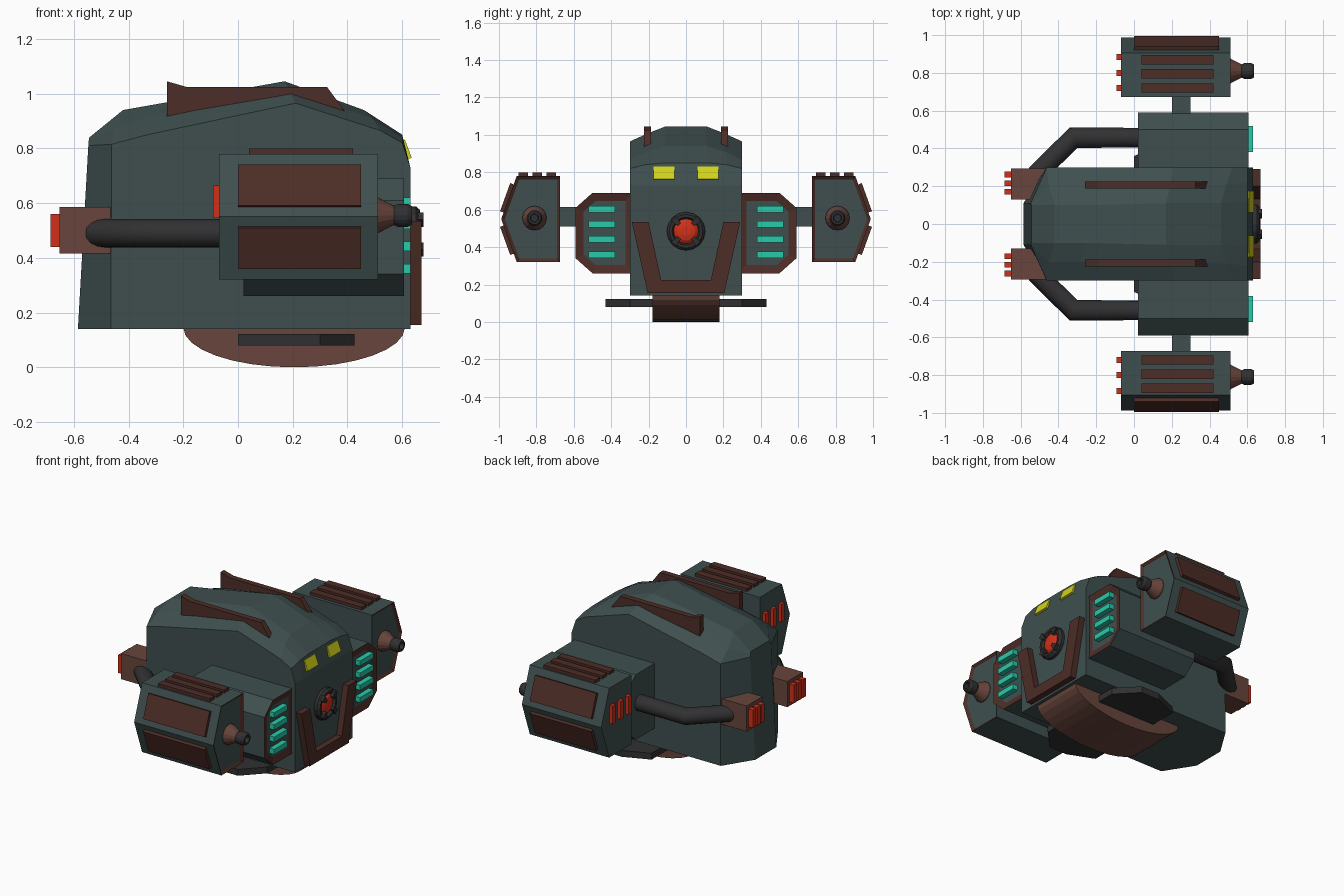
import bpy, bmesh, math
from mathutils import Vector

if "Cube" in bpy.data.objects:
    bpy.data.objects.remove(bpy.data.objects["Cube"])


def material(name, col):
    m = bpy.data.materials.new(name)
    m.diffuse_color = (*col, 1)
    m.use_nodes = True
    m.node_tree.nodes["Principled BSDF"].inputs["Base Color"].default_value = m.diffuse_color
    return m


TEAL = material("hull_teal", (0.05, 0.078, 0.078))
BROWN = material("dark_brown", (0.075, 0.026, 0.02))
RUST = material("rust_brown", (0.14, 0.06, 0.045))
RED = material("red_glow", (0.65, 0.03, 0.01))
GREEN = material("green_glow", (0.02, 0.6, 0.4))
YELLOW = material("yellow_glow", (0.65, 0.65, 0.01))
BLACK = material("black_metal", (0.03, 0.03, 0.032))


def finish(name, bm, mat, mirror=False):
    bmesh.ops.recalc_face_normals(bm, faces=bm.faces[:])
    me = bpy.data.meshes.new(name)
    bm.to_mesh(me)
    bm.free()
    ob = bpy.data.objects.new(name, me)
    bpy.context.collection.objects.link(ob)
    for m in (mat if isinstance(mat, tuple) else (mat,)):
        me.materials.append(m)
    if mirror:
        mod = ob.modifiers.new("mirror", 'MIRROR')
        mod.use_axis = (False, True, False)
        mod.use_mirror_merge = False
    return ob


def prism(name, axis, pts, a, b, mat, mirror=False, frame=0):
    """Extrude a 2D outline along an axis; frame adds a border on the +x end."""
    place = {'x': lambda u, v, t: (t, u, v),
             'y': lambda u, v, t: (u, t, v),
             'z': lambda u, v, t: (u, v, t)}[axis]
    bm = bmesh.new()
    lo = [bm.verts.new(place(u, v, a)) for u, v in pts]
    hi = [bm.verts.new(place(u, v, b)) for u, v in pts]
    n = len(pts)
    bm.faces.new(lo)
    cap = bm.faces.new(hi)
    for i in range(n):
        bm.faces.new((lo[i], lo[(i + 1) % n], hi[(i + 1) % n], hi[i]))
    bmesh.ops.recalc_face_normals(bm, faces=bm.faces[:])
    if frame:
        rim = bmesh.ops.inset_region(bm, faces=[cap], thickness=frame, use_even_offset=True)
        for f in rim['faces']:
            f.material_index = 1
        bmesh.ops.translate(bm, verts=cap.verts[:], vec=(-0.012, 0, 0))
    return finish(name, bm, mat, mirror)


def box(name, x, y, z, mat, mirror=False):
    return prism(name, 'z', [(x[0], y[0]), (x[1], y[0]), (x[1], y[1]), (x[0], y[1])],
                 z[0], z[1], mat, mirror)


def lathe_x(name, prof, y, z, mat, mirror=False, sides=16):
    """Revolve (x, radius) points around an axis parallel to x."""
    bm = bmesh.new()
    rings = [[bm.verts.new((x, y + r * math.cos(2 * math.pi * i / sides),
                            z + r * math.sin(2 * math.pi * i / sides)))
              for i in range(sides)] for x, r in prof]
    for p, q in zip(rings, rings[1:]):
        for i in range(sides):
            j = (i + 1) % sides
            bm.faces.new((p[i], p[j], q[j], q[i]))
    bm.faces.new(rings[0])
    bm.faces.new(rings[-1])
    return finish(name, bm, mat, mirror)


# Main hull: lofted stations, each bottom / shoulder / mid / top as (x, y, z)
stations = [
    [(-.585, .11, .14), (-.547, .11, .81), (-.546, .105, .825), (-.543, .10, .84)],
    [(-.465, .30, .14), (-.462, .30, .815), (-.45, .20, .875), (-.42, .10, .94)],
    [(-.25, .30, .14), (-.33, .30, .85), (-.28, .20, .93), (-.25, .10, .97)],
    [(.20, .30, .14), (.21, .30, .965), (.19, .20, 1.01), (.17, .11, 1.045)],
    [(.50, .30, .14), (.52, .30, .865), (.49, .21, .91), (.46, .11, .94)],
    [(.60, .30, .14), (.60, .30, .82), (.602, .22, .84), (.60, .12, .85)],
    [(.63, .30, .14), (.63, .30, .73), (.63, .22, .73), (.63, .12, .73)],
]
bm = bmesh.new()
rings = [[bm.verts.new(p) for p in s] + [bm.verts.new((x, -y, z)) for x, y, z in reversed(s)]
         for s in stations]
for p, q in zip(rings, rings[1:]):
    for i in range(8):
        j = (i + 1) % 8
        bm.faces.new((p[i], p[j], q[j], q[i]))
bm.faces.new(rings[0])
bm.faces.new(rings[-1])
finish("hull", bm, TEAL)

# Roof fins
prism("roof_fin", 'y', [(-.26, .905), (-.26, 1.045), (-.19, 1.025), (.325, 1.025),
                        (.405, .915), (.20, .995)], .187, .225, BROWN, True)

# Front: chevron guard, headlights, central eye
prism("chevron_guard", 'x', [(-.29, .535), (-.205, .155), (.205, .155), (.29, .535),
                             (.20, .535), (.133, .225), (-.133, .225), (-.20, .535)],
      .62, .67, BROWN)
prism("headlight", 'y', [(.575, .82), (.61, .832), (.635, .765), (.60, .755)],
      .062, .175, YELLOW, True)
lathe_x("eye_ring", [(.62, .103), (.65, .103), (.665, .09), (.665, .075), (.645, .065), (.62, .065)],
        0, .485, BLACK)
lathe_x("eye_lens", [(.62, .07), (.65, .066), (.662, .05), (.668, .025)], 0, .485, RED)
for k in range(4):
    a = math.radians(45 + 90 * k)
    d, t = Vector((math.cos(a), math.sin(a))), Vector((-math.sin(a), math.cos(a)))
    c = Vector((0, .485))
    prism("eye_claw", 'x', [c + d * r + t * w for r, w in
                            ((.05, -.01), (.095, -.018), (.095, .018), (.05, .01))],
          .64, .678, BLACK)

# Inner side pods with light slats
prism("side_pod", 'x', [(.28, .69), (.50, .69), (.59, .61), (.59, .34), (.50, .26), (.28, .26)],
      .02, .607, (TEAL, BROWN), True, .043)
for z in (.36, .442, .523, .603):
    box("pod_light", (.58, .63), (.38, .52), (z - .017, z + .017), GREEN, True)
box("pod_connector", (.20, .30), (.57, .69), (.51, .615), TEAL, True)

# Outer weapon pods with armour panels, vents, tail lights and barrels
prism("weapon_pod", 'x', [(.673, .78), (.905, .78), (.988, .55), (.905, .32), (.673, .32)],
      -.07, .512, (TEAL, BROWN), True, .018)
for s, lo, hi in ((1, .585, .735), (-1, .515, .365)):
    n = Vector((.94, .34 * s))
    edge = [Vector((.905 + (.23 - abs(z - .55)) / .23 * .083, z)) for z in (lo, hi)]
    prism("armour_panel", 'x', [edge[0] - n * .01, edge[0] + n * .02,
                                edge[1] + n * .02, edge[1] - n * .01], 0, .45, BROWN, True)
for y in (.72, .795, .87):
    box("roof_vent", (.04, .42), (y - .025, y + .025), (.77, .80), BROWN, True)
for y in (.72, .80, .885):
    box("tail_light", (-.092, -.06), (y - .016, y + .016), (.545, .665), RED, True)
lathe_x("barrel_base", [(.49, .065), (.512, .065), (.57, .035)], .81, .555, RUST, True)
lathe_x("barrel", [(.555, .025), (.57, .035), (.585, .042), (.62, .042), (.635, .034),
                   (.635, .022), (.60, .02)], .81, .555, BLACK, True)

# Rear thrusters and their feed pipes
box("thruster", (-.652, -.46), (.13, .295), (.415, .585), RUST, True)
for y in (.17, .215, .262):
    box("thruster_flame", (-.685, -.64), (y - .015, y + .015), (.44, .56), RED, True)
path = [(-.52, .26), (-.32, .457), (.05, .457)]
across = [Vector((-.70, .71)), Vector((-.40, 1.04)), Vector((0, 1))]
bm = bmesh.new()
rings = [[bm.verts.new((x + w.x * .052 * math.cos(i * math.pi / 8),
                        y + w.y * .052 * math.cos(i * math.pi / 8),
                        .49 + .052 * math.sin(i * math.pi / 8))) for i in range(16)]
         for (x, y), w in zip(path, across)]
for p, q in zip(rings, rings[1:]):
    for i in range(16):
        j = (i + 1) % 16
        bm.faces.new((p[i], p[j], q[j], q[i])).smooth = True
bm.faces.new(rings[0])
bm.faces.new(rings[-1])
finish("feed_pipe", bm, BLACK, True)

# Rounded keel and the flat skid blades through it
prism("keel", 'y', [(.205 + .405 * math.cos(math.pi * i / 16),
                     .145 - .145 * math.sin(math.pi * i / 16)) for i in range(17)],
      -.178, .178, RUST)
prism("skid_blade", 'z', [(0, .15), (0, .36), (.17, .43), (.30, .43), (.425, .30), (.425, .15)],
      .08, .122, BLACK, True)
